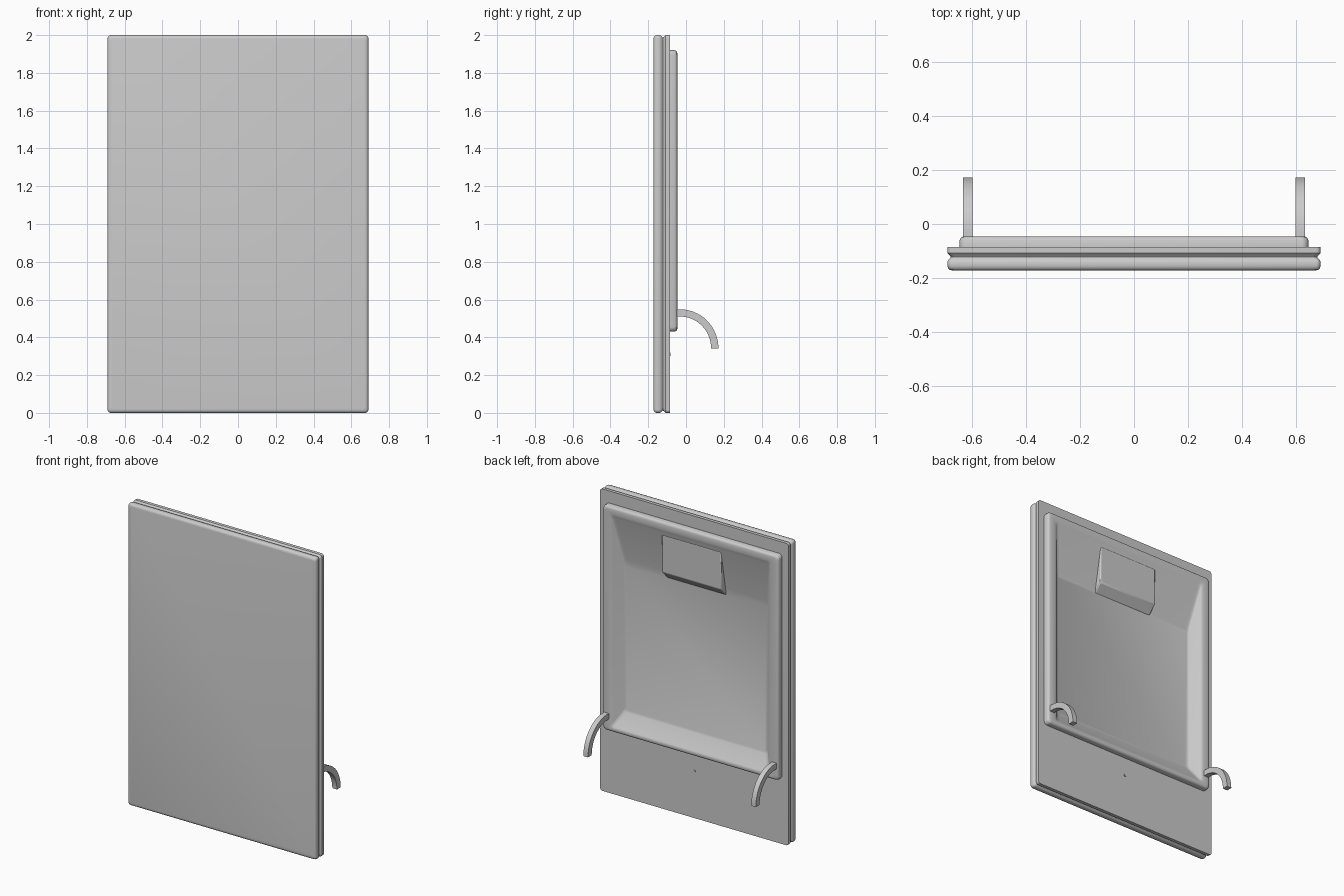
import bpy, bmesh, math

if "Cube" in bpy.data.objects:
    bpy.data.objects.remove(bpy.data.objects["Cube"])

def finish(bm, name, angle=35):
    bmesh.ops.recalc_face_normals(bm, faces=bm.faces)
    me = bpy.data.meshes.new(name)
    bm.to_mesh(me)
    bm.free()
    ob = bpy.data.objects.new(name, me)
    bpy.context.collection.objects.link(ob)
    bpy.ops.object.select_all(action='DESELECT')
    ob.select_set(True)
    bpy.context.view_layer.objects.active = ob
    bpy.ops.object.shade_smooth_by_angle(angle=math.radians(angle))
    return ob

def ring(bm, hx, z0, z1, r, y, n=5):
    """Rounded rectangle in the xz plane at depth y."""
    verts = []
    corners = [(hx - r, z1 - r), (-hx + r, z1 - r), (-hx + r, z0 + r), (hx - r, z0 + r)]
    for k, (cx, cz) in enumerate(corners):
        for i in range(n + 1):
            a = math.pi / 2 * (k + i / n)
            verts.append(bm.verts.new((cx + r * math.cos(a), y, cz + r * math.sin(a))))
    return verts

def loft(name, rings, cap_start=False, cap_end=False):
    bm = bmesh.new()
    loops = [ring(bm, *r) for r in rings]
    for a, b in zip(loops, loops[1:]):
        for i in range(len(a)):
            j = (i + 1) % len(a)
            bm.faces.new((a[i], a[j], b[j], b[i]))
    if cap_start:
        bm.faces.new(loops[0])
    if cap_end:
        bm.faces.new(loops[-1])
    return finish(bm, name)

def extrude_profile(name, pts, x0, x1):
    """Extrude a (y, z) outline along x."""
    bm = bmesh.new()
    f = bm.faces.new([bm.verts.new((x0, y, z)) for y, z in pts])
    g = bmesh.ops.extrude_face_region(bm, geom=[f])
    vs = [v for v in g['geom'] if isinstance(v, bmesh.types.BMVert)]
    bmesh.ops.translate(bm, vec=(x1 - x0, 0, 0), verts=vs)
    return finish(bm, name)

# Door panel: rounded front, groove round the edge, back open under the liner
edge = [(.018, -.172), (.009, -.170), (.003, -.165), (0, -.156), (0, -.140), (.003, -.132),
        (.010, -.126), (.012, -.122), (.010, -.118), (.003, -.112), (0, -.108), (0, -.086)]
panel = [(.69 - i, i, 2 - i, .016, y) for i, y in edge]
panel.append((.62, .45, 1.90, .016, -.086))
loft("door_panel", panel, cap_start=True)

# Inner liner: raised rim, then a dish with a long shallow slope at the top
liner = [(.645 - i, .43 + i, 1.92 - i, .025, y) for i, y in
         [(0, -.088), (0, -.060), (.003, -.053), (.008, -.048), (.016, -.046)]]
liner += [(.588, .457, 1.872, .02, -.046), (.580, .463, 1.862, .02, -.049),
          (.574, .470, 1.845, .02, -.054),
          (.526, .555, 1.570, .02, -.105), (.518, .566, 1.535, .02, -.110)]
loft("inner_liner", liner, cap_end=True)

# Dispenser housing at the top of the dish
box = extrude_profile("dispenser_housing",
                      [(-.056, 1.83), (-.060, 1.58), (-.112, 1.525), (-.13, 1.525), (-.13, 1.83)],
                      -.217, .217)
bev = box.modifiers.new("bevel", 'BEVEL')
bev.width = .006
bev.segments = 2

# Curved hinge arms, one on each side
N = 16
arc = [math.pi / 2 * (1 - i / N) for i in range(N + 1)]
outer = [(-.03 + .202 * math.cos(a), .34 + .208 * math.sin(a)) for a in arc]
inner = [(-.03 + .163 * math.cos(a), .34 + .170 * math.sin(a)) for a in reversed(arc)]
profile = [(-.065, .548)] + outer + inner + [(-.065, .510)]
for side, label in ((-1, "left"), (1, "right")):
    extrude_profile("hinge_arm_" + label, profile, side * .615 - .017, side * .615 + .017)

# Small screw head below the liner
bpy.ops.mesh.primitive_cylinder_add(vertices=16, radius=.009, depth=.006,
                                    location=(0, -.085, .31), rotation=(math.pi / 2, 0, 0))
bpy.context.object.name = "screw_head"
